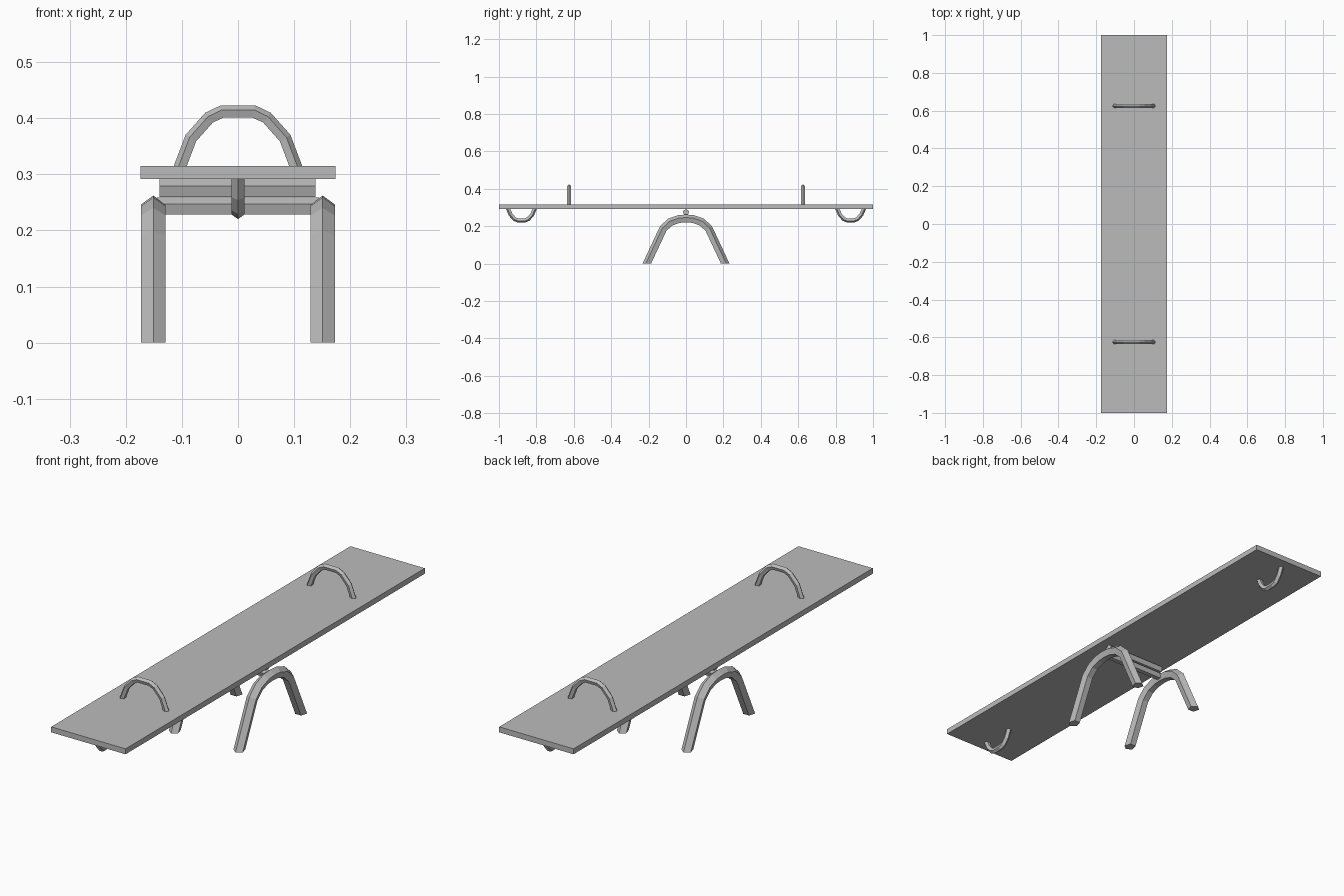
import bpy, math
from mathutils import Vector

if "Cube" in bpy.data.objects:
    bpy.data.objects.remove(bpy.data.objects["Cube"])

grey = bpy.data.materials.new("plain grey")
grey.diffuse_color = (0.5, 0.5, 0.5, 1)
grey.use_nodes = True
grey.node_tree.nodes["Principled BSDF"].inputs["Base Color"].default_value = grey.diffuse_color


def make(name, verts, faces):
    me = bpy.data.meshes.new(name)
    me.from_pydata(verts, [], faces)
    me.materials.append(grey)
    ob = bpy.data.objects.new(name, me)
    bpy.context.collection.objects.link(ob)
    # consistent outward normals
    import bmesh
    bm = bmesh.new()
    bm.from_mesh(me)
    bmesh.ops.recalc_face_normals(bm, faces=bm.faces)
    bm.to_mesh(me)
    bm.free()
    return ob


def tube(name, path, r, to3d, flat_ends=True):
    """Five-sided tube along a planar path, one corner pointing outward.
    flat_ends cuts the ends horizontally."""
    pts = [Vector(p) for p in path]
    n = len(pts)
    norms = []
    for a, b in zip(pts, pts[1:]):
        d = (b - a).normalized()
        norms.append(Vector((-d.y, d.x)))
    verts = []
    for i, p in enumerate(pts):
        if 0 < i < n - 1:
            m = (norms[i - 1] + norms[i]).normalized()
            m = m / m.dot(norms[i])
        else:
            m = norms[0] if i == 0 else norms[-1]
            if flat_ends:
                m = Vector((1 / m.x, 0))
        for k in range(5):
            t = math.tau * k / 5
            q = p + m * (r * math.cos(t))
            verts.append(to3d(q.x, q.y, r * math.sin(t)))
    faces = [tuple(range(5)), tuple(range((n - 1) * 5, n * 5))]
    for i in range(n - 1):
        for k in range(5):
            j = (k + 1) % 5
            faces.append((i * 5 + k, i * 5 + j, i * 5 + 5 + j, i * 5 + 5 + k))
    return make(name, verts, faces)


def arch(half):
    """Mirror the left half (outside to middle) of an arch."""
    left = [(-a, h) for a, h in half]
    right = [(a, h) for a, h in reversed(half) if a > 0]
    return left + right


# plank
X, Y, Z0, Z1 = 0.174, 1.0, 0.292, 0.315
make("plank",
     [(x, y, z) for z in (Z0, Z1) for x, y in ((-X, -Y), (X, -Y), (X, Y), (-X, Y))],
     [(0, 1, 2, 3), (4, 5, 6, 7), (0, 1, 5, 4), (1, 2, 6, 5), (2, 3, 7, 6), (3, 0, 4, 7)])

handle = arch([(0.102, 0), (0.083, 0.05), (0.051, 0.086), (0.028, 0.097)])
bumper = arch([(0.070, 0), (0.056, 0.032), (0.036, 0.054), (0.019, 0.061)])
leg = arch([(0.207, 0), (0.12, 0.186), (0.083, 0.22), (0.038, 0.236), (0, 0.239)])

for s, end in ((-1, "front"), (1, "back")):
    # hand grips on top, rubber stop loops underneath
    tube(end + "_handle", handle, 0.012,
         lambda a, h, b: (a, s * 0.625 + b, Z1 - 0.001 + h))
    tube(end + "_bumper", bumper, 0.0118,
         lambda a, h, b: (b, s * 0.88 + a, Z0 + 0.001 - h))

for s, side in ((-1, "left"), (1, "right")):
    # arched legs
    tube(side + "_leg_arch", leg, 0.023,
         lambda a, h, b: (s * 0.151 + b, a, h))

# pivot bar under the plank and cross bar between the legs
tube("pivot_bar", [(-0.14, 0.274), (0.138, 0.274)], 0.018,
     lambda a, h, b: (a, b, h), False)
tube("cross_bar", [(-0.145, 0.242), (0.145, 0.242)], 0.017,
     lambda a, h, b: (a, b, h), False)
